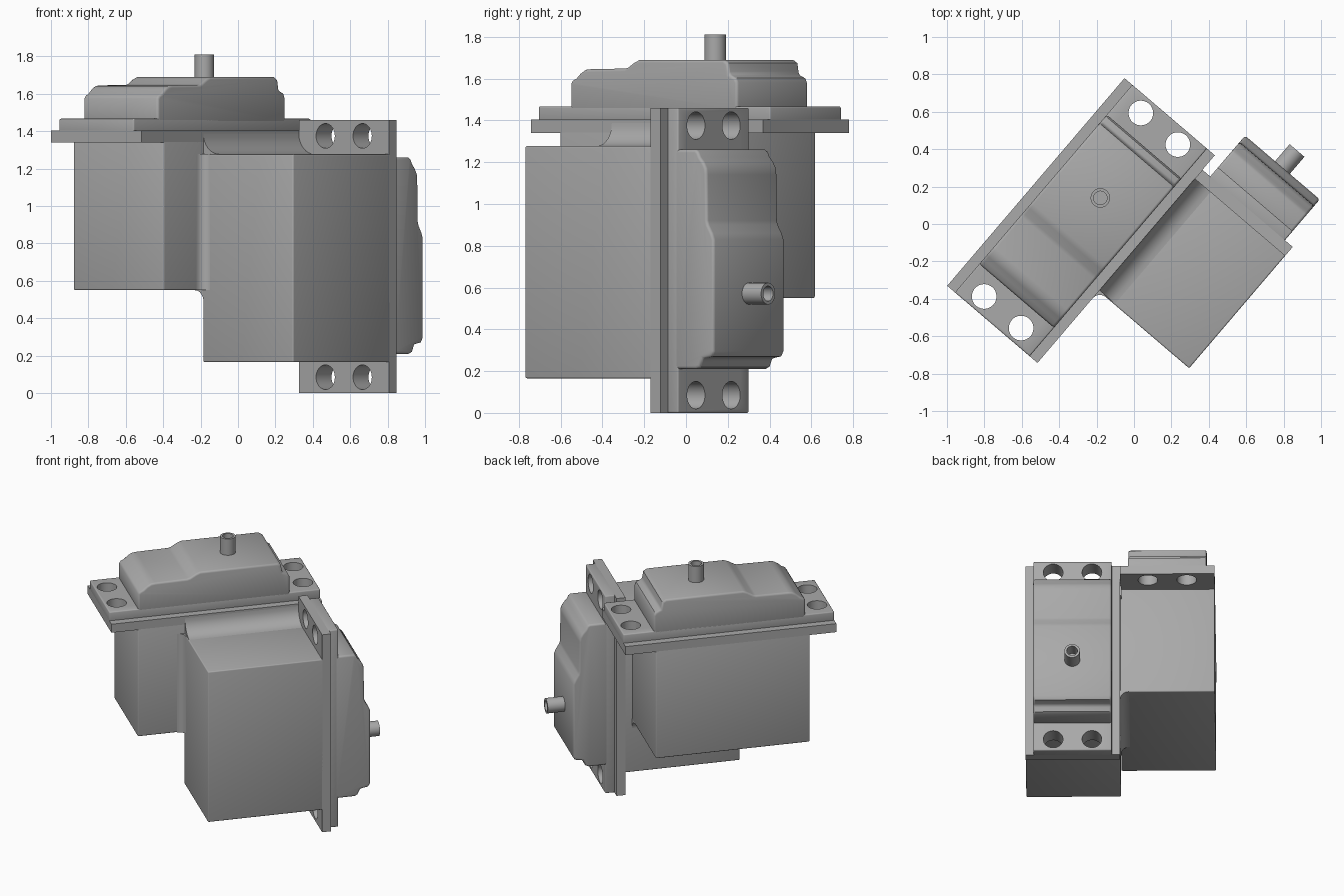
import bpy, bmesh, math
from mathutils import Matrix, Vector

cube = bpy.data.objects.get("Cube")
if cube:
    bpy.data.objects.remove(cube, do_unlink=True)

grey = bpy.data.materials.new("plain grey")
grey.use_nodes = True
grey.diffuse_color = (0.4, 0.4, 0.4, 1)
grey.node_tree.nodes["Principled BSDF"].inputs["Base Color"].default_value = (0.4, 0.4, 0.4, 1)

# Horizontal directions of the assembly
ANGLE = math.radians(49.5)
U = Vector((math.cos(ANGLE), math.sin(ANGLE), 0))
V = Vector((math.sin(ANGLE), -math.cos(ANGLE), 0))
Z = Vector((0, 0, 1))
HALF = 0.3175


def frame(x, y, z, origin):
    m = Matrix((x, y, z)).transposed().to_4x4()
    m.translation = origin
    return m


def finish(name, bm, matrix, bevel=0):
    bmesh.ops.recalc_face_normals(bm, faces=bm.faces)
    mesh = bpy.data.meshes.new(name)
    bm.to_mesh(mesh)
    bm.free()
    mesh.materials.append(grey)
    obj = bpy.data.objects.new(name, mesh)
    bpy.context.collection.objects.link(obj)
    obj.matrix_world = matrix
    if bevel:
        mod = obj.modifiers.new("soft edges", "BEVEL")
        mod.width = bevel
        mod.segments = 3
        mod.limit_method = "ANGLE"
        mod.angle_limit = math.radians(50)
    return obj


def prism(name, profile, lo, hi, matrix, bevel=0):
    """Profile in local x and z, extruded along local y."""
    bm = bmesh.new()
    face = bm.faces.new([bm.verts.new((x, lo, z)) for x, z in profile])
    ext = bmesh.ops.extrude_face_region(bm, geom=[face])
    verts = [g for g in ext["geom"] if isinstance(g, bmesh.types.BMVert)]
    bmesh.ops.translate(bm, vec=(0, hi - lo, 0), verts=verts)
    return finish(name, bm, matrix, bevel)


def box(name, x0, x1, half, z0, z1, matrix, bevel=0):
    return prism(name, [(x0, z0), (x1, z0), (x1, z1), (x0, z1)], -half, half, matrix, bevel)


def add_rod(bm, x, y, z0, z1, radius):
    bmesh.ops.create_cone(bm, cap_ends=True, segments=32, radius1=radius, radius2=radius,
                          depth=z1 - z0, matrix=Matrix.Translation((x, y, (z0 + z1) / 2)))


def apply_modifiers(obj):
    bpy.ops.object.select_all(action="DESELECT")
    obj.select_set(True)
    bpy.context.view_layer.objects.active = obj
    for mod in list(obj.modifiers):
        bpy.ops.object.modifier_apply(modifier=mod.name)
    bpy.ops.object.shade_smooth_by_angle(angle=math.radians(35))


def cut(objects, cutter):
    cutter.hide_render = True
    for obj in objects:
        mod = obj.modifiers.new("holes", "BOOLEAN")
        mod.object = cutter
        mod.solver = "EXACT"
        apply_modifiers(obj)
    bpy.data.objects.remove(cutter, do_unlink=True)


CAP = [(-0.70, 0.1), (-0.70, 0.235), (-0.69, 0.25), (-0.665, 0.262), (-0.64, 0.285), (-0.61, 0.302),
       (-0.58, 0.305), (-0.36, 0.308), (-0.34, 0.314), (-0.30, 0.338), (-0.27, 0.35),
       (0.265, 0.35), (0.29, 0.335), (0.30, 0.28), (0.34, 0.262), (0.35, 0.24), (0.35, 0.1)]


def motor(prefix, m, body_end):
    # Case, mounting flange and stepped cover
    body = box(prefix + "_case", -0.717, body_end, HALF, -0.79, 0.01, m, 0.008)
    flange = box(prefix + "_flange", -0.90, 0.56, HALF, 0, 0.063, m)
    plate = box(prefix + "_upper_flange", -0.90, 0.56, HALF - 0.055, 0.05, 0.127, m, 0.008)
    cover = prism(prefix + "_cover", CAP, 0.055 - HALF, HALF - 0.055, m, 0.014)
    # Screw holes
    bm = bmesh.new()
    for x in (-0.815, 0.475):
        for y in (-0.13, 0.13):
            add_rod(bm, x, y, -0.05, 0.2, 0.066)
    cut([flange, plate], finish(prefix + "_hole_cutter", bm, m))
    # Hollow output shaft
    bm = bmesh.new()
    add_rod(bm, -0.011, 0, 0.33, 0.47, 0.052)
    shaft = finish(prefix + "_shaft", bm, m)
    bm = bmesh.new()
    add_rod(bm, -0.011, 0, 0.37, 0.6, 0.036)
    cut([shaft], finish(prefix + "_bore_cutter", bm, m))
    for part in (body, cover):
        apply_modifiers(part)


motor("upright_motor", frame(U, -V, Z, V * -0.2275 + Z * 1.34), 0.35)
motor("sideways_motor", frame(-Z, -V, U, V * 0.4075 + U * 0.395 + Z * 0.56), 0.395)


def fillet(name, radius, lo, hi, matrix):
    arc = [(radius * (1 - math.sin(i * math.pi / 16)), radius * (1 - math.cos(i * math.pi / 16)))
           for i in range(9)]
    apply_modifiers(prism(name, [(-0.01, -0.01), (radius, -0.01)] + arc + [(-0.01, radius)], lo, hi, matrix))


# Concave blends where the two cases meet
fillet("top_blend", 0.11, -0.39, 0.4, frame(V, U, Z, V * 0.09 + Z * 1.277))
fillet("bottom_blend", 0.06, -0.39, 0.35, frame(-V, U, -Z, V * 0.09 + Z * 0.55))
fillet("side_blend", 0.05, 0.55, 1.277, frame(V, Z, -U, V * 0.09 - U * 0.395))
